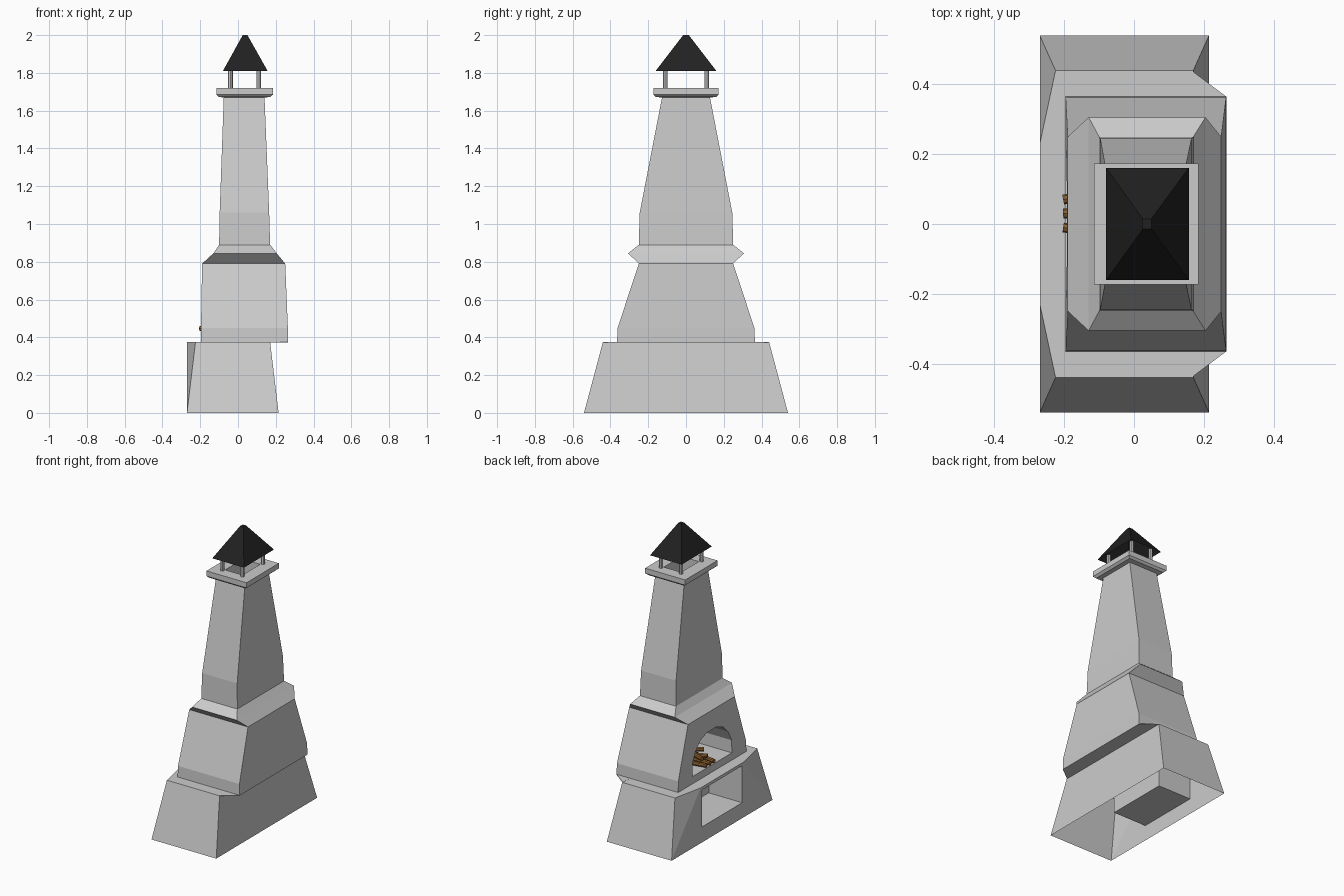
import bpy, bmesh, math
from mathutils import Vector

if "Cube" in bpy.data.objects:
    bpy.data.objects.remove(bpy.data.objects["Cube"])


def material(name, rgb):
    m = bpy.data.materials.new(name)
    m.diffuse_color = (*rgb, 1)
    m.use_nodes = True
    m.node_tree.nodes["Principled BSDF"].inputs["Base Color"].default_value = m.diffuse_color
    return m


STONE = material("pale grey stone", (0.60, 0.60, 0.60))
BLACK = material("black metal", (0.015, 0.015, 0.015))
WOOD = material("brown wood", (0.27, 0.12, 0.03))


def finish(name, bm, mat):
    bmesh.ops.recalc_face_normals(bm, faces=bm.faces)
    me = bpy.data.meshes.new(name)
    bm.to_mesh(me)
    bm.free()
    me.materials.append(mat)
    ob = bpy.data.objects.new(name, me)
    bpy.context.collection.objects.link(ob)
    return ob


def loft(name, rings, mat, bottom=False, top=False):
    """Stack of rectangles given as (x0, x1, half_y, z)."""
    bm = bmesh.new()
    loops = [[bm.verts.new(p) for p in ((a, -y, z), (b, -y, z), (b, y, z), (a, y, z))]
             for a, b, y, z in rings]
    for lo, hi in zip(loops, loops[1:]):
        for i in range(4):
            j = (i + 1) % 4
            bm.faces.new((lo[i], lo[j], hi[j], hi[i]))
    if bottom:
        bm.faces.new(loops[0][::-1])
    if top:
        bm.faces.new(loops[-1])
    return finish(name, bm, mat)


def prism(name, pts, offset, mat):
    """Polygon pushed along an offset vector."""
    bm = bmesh.new()
    f = bm.faces.new([bm.verts.new(p) for p in pts])
    r = bmesh.ops.extrude_face_region(bm, geom=[f], use_keep_orig=True)
    moved = [v for v in r["geom"] if isinstance(v, bmesh.types.BMVert)]
    bmesh.ops.translate(bm, verts=moved, vec=offset)
    return finish(name, bm, mat)


def carve(ob, cutter, open_z):
    """Cut the opening, then leave the shell open at height open_z."""
    mod = ob.modifiers.new("opening", "BOOLEAN")
    mod.object = cutter
    mod.operation = "DIFFERENCE"
    mod.solver = "EXACT"
    bpy.context.view_layer.update()
    dg = bpy.context.evaluated_depsgraph_get()
    me = bpy.data.meshes.new_from_object(ob.evaluated_get(dg))
    ob.modifiers.clear()
    ob.data = me
    bpy.data.objects.remove(cutter)
    bm = bmesh.new()
    bm.from_mesh(me)
    gone = [f for f in bm.faces if all(abs(v.co.z - open_z) < 1e-4 for v in f.verts)]
    bmesh.ops.delete(bm, geom=gone, context="FACES")
    bm.to_mesh(me)
    bm.free()


def rod(name, a, b, r, sides, mat):
    a, b = Vector(a), Vector(b)
    bm = bmesh.new()
    bmesh.ops.create_cone(bm, cap_ends=True, segments=sides, radius1=r, radius2=r,
                          depth=(b - a).length)
    rot = (b - a).to_track_quat("Z", "Y").to_matrix()
    bmesh.ops.rotate(bm, verts=bm.verts, cent=(0, 0, 0), matrix=rot)
    bmesh.ops.translate(bm, verts=bm.verts, vec=(a + b) / 2)
    return finish(name, bm, mat)


# Base: sloping plinth with a hearth edge that comes forward on the -x side
bm = bmesh.new()
for s in (-1, 1):
    for p in ((-0.27, 0.54, 0), (0.215, 0.54, 0), (-0.225, 0.44, 0.375),
              (0.17, 0.44, 0.375), (-0.27, 0.23, 0.375)):
        bm.verts.new((p[0], p[1] * s, p[2]))
bmesh.ops.convex_hull(bm, input=bm.verts)
bmesh.ops.dissolve_limit(bm, angle_limit=0.01, verts=bm.verts, edges=bm.edges)
base = finish("base", bm, STONE)

# Wood store niche
store = loft("store_cutter", [(-0.4, -0.02, 0.215, 0.105), (-0.4, -0.02, 0.215, 0.355)],
             STONE, True, True)
carve(base, store, 0.0)

# Ledge under the overhanging rear of the oven
prism("rear_ledge", [(0.165, 0.44, 0.372), (0.265, 0.365, 0.372),
                     (0.265, -0.365, 0.372), (0.165, -0.44, 0.372)],
      (0, 0, 0.004), STONE)

# Oven with arched fire opening
oven = loft("oven", [(-0.197, 0.265, 0.365, 0.376), (-0.196, 0.264, 0.362, 0.45),
                     (-0.19, 0.25, 0.25, 0.79)], STONE, True, True)
half = [(0.21, 0.425), (0.21, 0.51), (0.175, 0.58), (0.12, 0.635), (0.05, 0.66)]
arch = half + [(-y, z) for y, z in reversed(half)]
fire = prism("fire_cutter", [(-0.3, y, z) for y, z in arch], (0.47, 0, 0), STONE)
carve(oven, fire, 0.79)

# Flared mantel and tapering chimney
loft("mantel", [(-0.19, 0.25, 0.25, 0.79), (-0.13, 0.205, 0.306, 0.845),
                (-0.10, 0.17, 0.25, 0.89)], STONE)
loft("chimney", [(-0.10, 0.17, 0.25, 0.89), (-0.097, 0.165, 0.245, 1.06),
                 (-0.075, 0.14, 0.125, 1.68)], STONE)

# Chimney cap slab with flue hole
loft("chimney_cap", [(-0.075, 0.14, 0.125, 1.67), (-0.10, 0.17, 0.16, 1.672),
                     (-0.115, 0.185, 0.173, 1.685), (-0.115, 0.185, 0.173, 1.72),
                     (-0.03, 0.10, 0.095, 1.72), (-0.03, 0.10, 0.095, 1.60)], STONE)

# Roof posts and open pyramid roof
for x in (-0.04, 0.11):
    for y in (-0.11, 0.11):
        rod("roof_post", (x, y, 1.715), (x, y, 1.835), 0.013, 8, STONE)
loft("rain_roof", [(-0.08, 0.157, 0.161, 1.81), (0.025, 0.05, 0.015, 2.0)], BLACK, top=True)

# Logs stacked in the oven
for y in (-0.01, 0.03, 0.07):
    rod("log", (-0.203, y, 0.447), (0.08, y * 2.2 - 0.03, 0.447), 0.014, 8, WOOD)
for y in (0.0, 0.055):
    rod("upper_log", (-0.16, y, 0.475), (0.08, 0.1 - y * 2.2, 0.475), 0.014, 8, WOOD)
rod("top_log", (-0.12, -0.02, 0.502), (0.06, 0.12, 0.502), 0.014, 8, WOOD)
